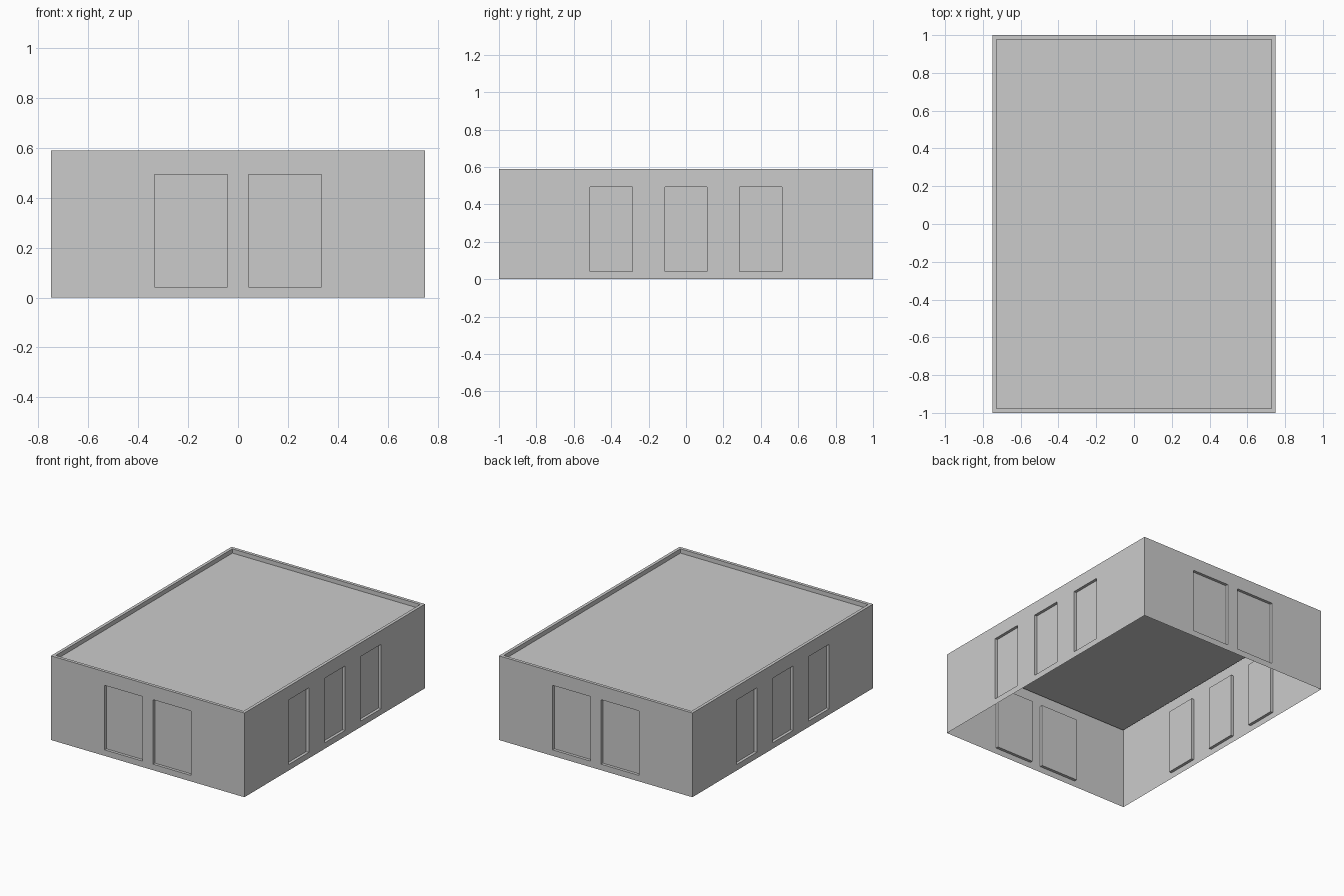
import bpy, bmesh
from math import pi
from mathutils import Matrix, Vector

if "Cube" in bpy.data.objects:
    bpy.data.objects.remove(bpy.data.objects["Cube"])

W, L, H = 1.5, 2.0, 0.59          # width, length, height
RIM, DROP = 0.022, 0.03           # parapet width, roof depth below the rim
SILL, HEAD, RECESS = 0.042, 0.494, 0.02


def finish(name, bm):
    mesh = bpy.data.meshes.new(name)
    bm.to_mesh(mesh)
    bm.free()
    obj = bpy.data.objects.new(name, mesh)
    bpy.context.collection.objects.link(obj)
    return obj


def wall(name, width, depth, windows, angle):
    """Thin wall facing -y with recessed openings, turned about z into place."""
    xs = sorted([-width / 2, width / 2] + [x for win in windows for x in win])
    zs = [0, SILL, HEAD, H]
    bm = bmesh.new()
    grid = [[bm.verts.new((x, -depth / 2, z)) for x in xs] for z in zs]
    panes = []
    for r in range(len(zs) - 1):
        for c in range(len(xs) - 1):
            face = bm.faces.new((grid[r][c], grid[r][c + 1],
                                 grid[r + 1][c + 1], grid[r + 1][c]))
            if r == 1 and c % 2 == 1:
                panes.append(face)
    # push each window pane inward, leaving jambs, sill and head
    for face in panes:
        ring = list(face.verts)
        inner = [bm.verts.new(v.co + Vector((0, RECESS, 0))) for v in ring]
        bm.faces.remove(face)
        bm.faces.new(inner)
        for i in range(4):
            j = (i + 1) % 4
            bm.faces.new((ring[i], ring[j], inner[j], inner[i]))
    bm.transform(Matrix.Rotation(angle, 4, 'Z'))
    return finish(name, bm)


# Walls: two wide windows on each end, three narrow ones on each side
end_windows = [(-0.335, -0.042), (0.042, 0.335)]
side_windows = [(y - 0.113, y + 0.113) for y in (-0.4, 0, 0.4)]
wall("front_wall", W, L, end_windows, 0)
wall("right_wall", L, W, side_windows, pi / 2)
wall("back_wall", W, L, end_windows, pi)
wall("left_wall", L, W, side_windows, -pi / 2)

# Roof: flat rim around the edge with a sunken deck
bm = bmesh.new()
rings = []
for inset, z in ((0, H), (RIM, H), (RIM, H - DROP)):
    x, y = W / 2 - inset, L / 2 - inset
    rings.append([bm.verts.new((sx * x, sy * y, z))
                  for sx, sy in ((-1, -1), (1, -1), (1, 1), (-1, 1))])
for a, b in zip(rings, rings[1:]):
    for i in range(4):
        j = (i + 1) % 4
        bm.faces.new((a[i], a[j], b[j], b[i]))
bm.faces.new(rings[-1])
finish("roof", bm)
